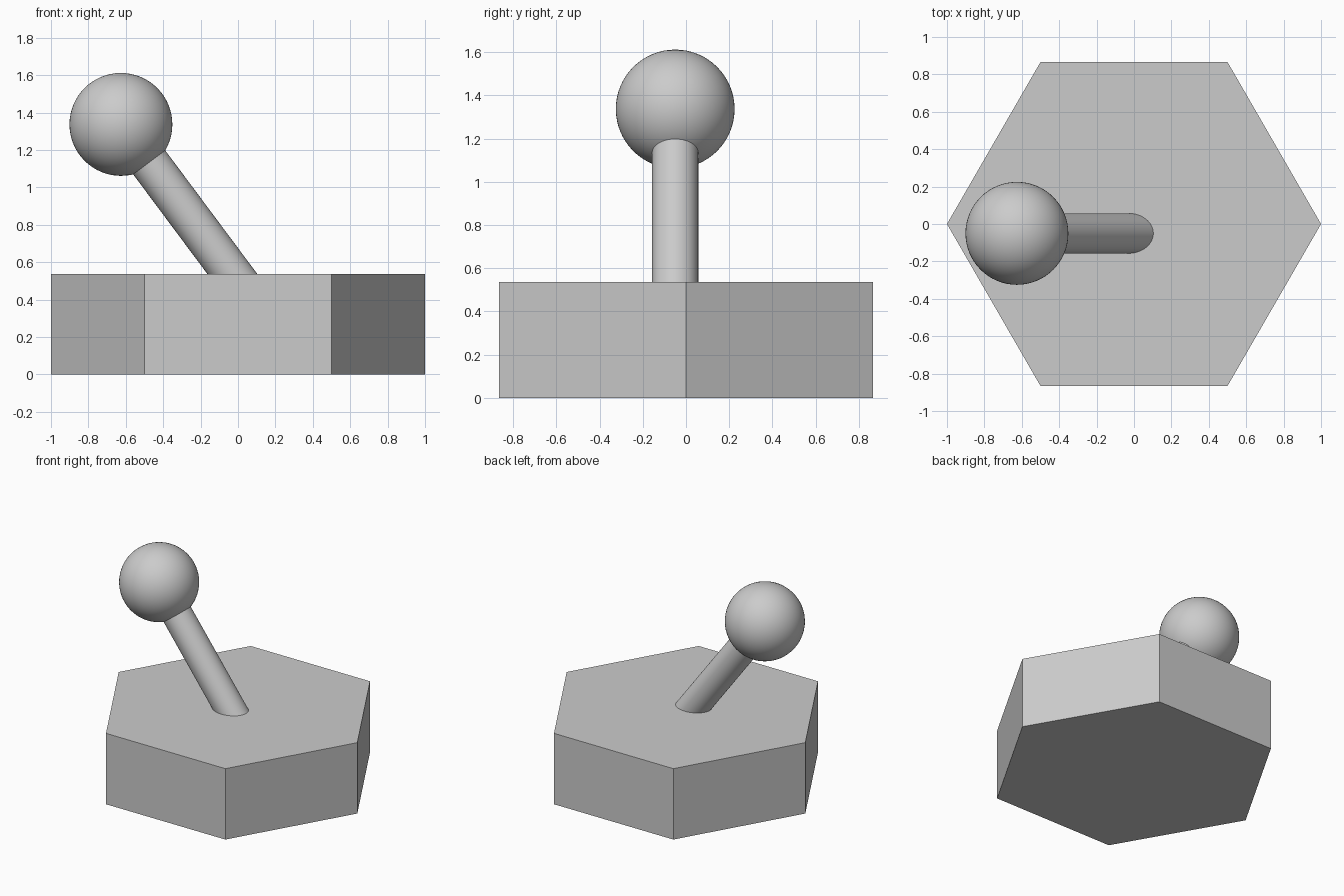
import bpy
from math import radians
from mathutils import Vector

if "Cube" in bpy.data.objects:
    bpy.data.objects.remove(bpy.data.objects["Cube"])

BASE_H = 0.537
BALL = Vector((-0.626, -0.05, 1.337))
ROOT = Vector((-0.03, -0.05, BASE_H))   # where the shaft meets the base top


def finish(name, smooth):
    obj = bpy.context.object
    obj.name = name
    if smooth:
        bpy.ops.object.shade_smooth_by_angle(angle=radians(30))
    return obj


# Hexagonal base, corners on the x axis
bpy.ops.mesh.primitive_cylinder_add(vertices=6, radius=1, depth=BASE_H,
                                    location=(0, 0, BASE_H / 2),
                                    rotation=(0, 0, radians(90)))
bpy.ops.object.transform_apply(rotation=True)
finish("base", False)

# Tilted shaft, sunk into the base and ending inside the knob
axis = (BALL - ROOT).normalized()
start, end = ROOT - axis * 0.12, BALL - axis * 0.15
bpy.ops.mesh.primitive_cylinder_add(vertices=64, radius=0.107,
                                    depth=(end - start).length,
                                    location=(start + end) / 2,
                                    rotation=axis.to_track_quat('Z', 'Y').to_euler())
finish("lever_shaft", True)

# Ball knob
bpy.ops.mesh.primitive_uv_sphere_add(segments=64, ring_count=32,
                                     radius=0.275, location=BALL)
finish("ball_knob", True)
